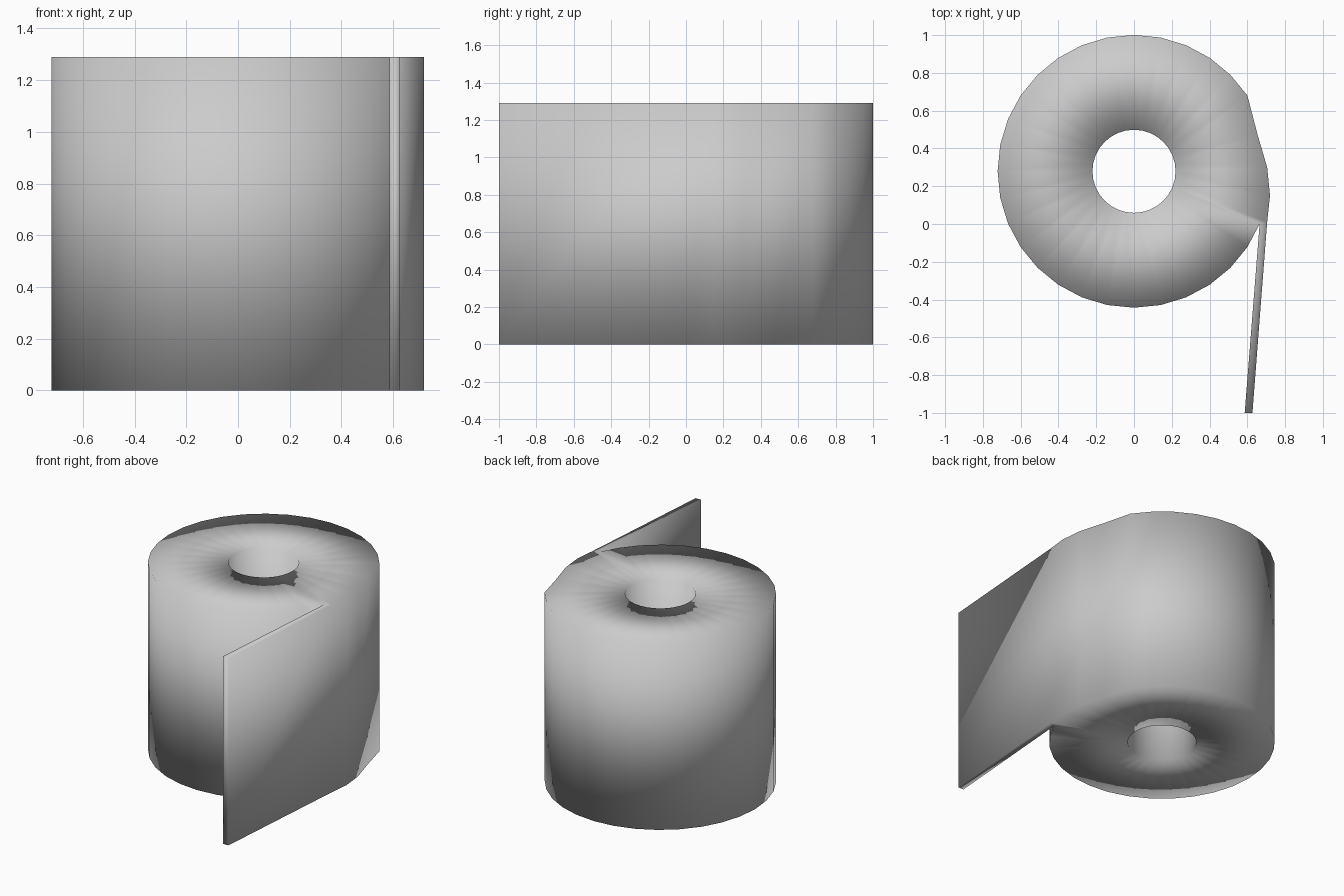
import bpy, bmesh
from math import sin, cos, tau
from mathutils import Vector

if "Cube" in bpy.data.objects:
    bpy.data.objects.remove(bpy.data.objects["Cube"])

H, R, HOLE, N = 1.29, 0.722, 0.22, 32   # height, roll radius, hole radius, sides
CENTRE = Vector((0, 0.279))

# Roll outline: a circle whose last turn drifts outward towards the loose sheet
dirs = [Vector((cos(tau * i / N), sin(tau * i / N))) for i in range(N)]
outer = [CENTRE + d * R for d in dirs]
hole = [CENTRE + d * HOLE for d in dirs]
outer[2] = Vector((0.655, 0.47))
outer[1] = Vector((0.705, 0.30))
outer[0] = Vector((0.72, 0.15))
outer[N - 1] = Vector((0.705, 0.01))
outer[N - 2] = Vector((0.665, 0.0))
sheet_end = [Vector((0.586, -1)), Vector((0.627, -1))]

# Flat base: a ring of quads, with the loose sheet as one more quad on its rim
bm = bmesh.new()
o, h, s = ([bm.verts.new((p.x, p.y, 0)) for p in pts]
           for pts in (outer, hole, sheet_end))
base = [bm.faces.new((h[i], o[i], o[(i + 1) % N], h[(i + 1) % N])) for i in range(N)]
base.append(bm.faces.new((o[N - 1], o[N - 2], s[0], s[1])))

# Raise the base to full height and smooth it all as one soft body
geom = bmesh.ops.extrude_face_region(bm, geom=base, use_keep_orig=True)["geom"]
bmesh.ops.translate(bm, vec=(0, 0, H),
                    verts=[v for v in geom if isinstance(v, bmesh.types.BMVert)])
bmesh.ops.recalc_face_normals(bm, faces=bm.faces)
for f in bm.faces:
    f.smooth = True

mesh = bpy.data.meshes.new("paper_roll")
bm.to_mesh(mesh)
bm.free()
bpy.context.collection.objects.link(bpy.data.objects.new("paper_roll", mesh))
